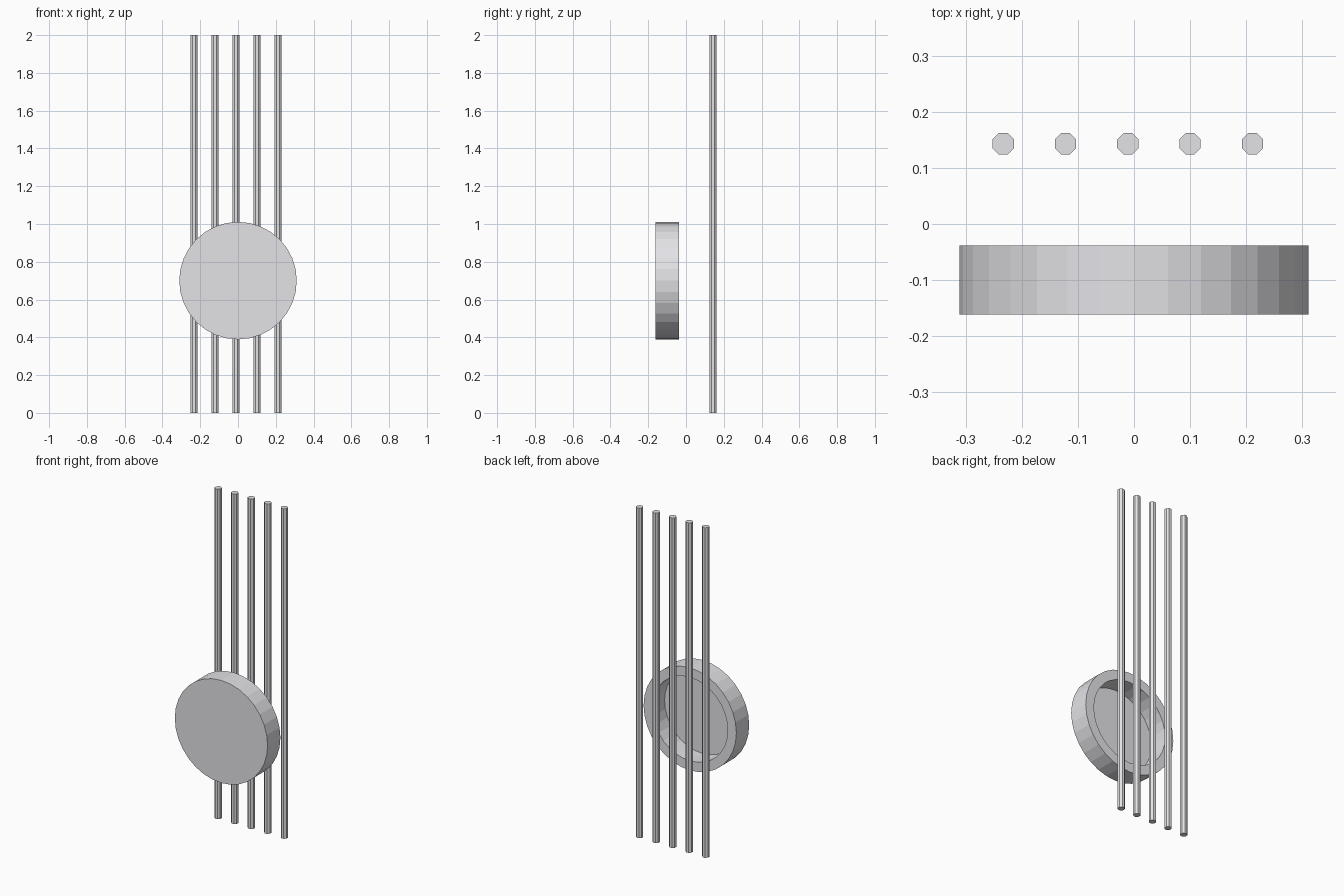
import bpy, bmesh, math

if "Cube" in bpy.data.objects:
    bpy.data.objects.remove(bpy.data.objects["Cube"])

grey = bpy.data.materials.new("light_grey")
grey.diffuse_color = (0.77, 0.77, 0.80, 1)
grey.use_nodes = True
grey.node_tree.nodes["Principled BSDF"].inputs["Base Color"].default_value = grey.diffuse_color


def finish(name, bm):
    bmesh.ops.recalc_face_normals(bm, faces=bm.faces)
    mesh = bpy.data.meshes.new(name)
    bm.to_mesh(mesh)
    bm.free()
    mesh.materials.append(grey)
    obj = bpy.data.objects.new(name, mesh)
    bpy.context.collection.objects.link(obj)
    return obj


# Hollow round drum, open to the back: rings of (radius, y) bridged in order
SIDES, CENTRE_Z = 32, 0.70
profile = [(0.311, -0.161), (0.311, -0.038), (0.253, -0.038), (0.253, -0.156)]
bm = bmesh.new()
rings = []
for r, y in profile:
    angles = [2 * math.pi * i / SIDES for i in range(SIDES)]
    rings.append([bm.verts.new((r * math.cos(a), y, CENTRE_Z + r * math.sin(a)))
                  for a in angles])
for a, b in zip(rings, rings[1:]):
    for i in range(SIDES):
        j = (i + 1) % SIDES
        bm.faces.new((a[i], a[j], b[j], b[i]))
bm.faces.new(rings[0])    # front plate
bm.faces.new(rings[-1])   # inner floor
finish("round_drum", bm)

# Five tall eight-sided rods behind the drum
for k in range(5):
    bm = bmesh.new()
    bmesh.ops.create_cone(bm, cap_ends=True, segments=8,
                          radius1=0.0205, radius2=0.0205, depth=2.0)
    # Turn so that flat sides face the axes
    angle = math.pi / 8 if any(abs(v.co.x) < 1e-4 for v in bm.verts) else 0
    c, s = math.cos(angle), math.sin(angle)
    for v in bm.verts:
        x, y = v.co.x, v.co.y
        v.co.x, v.co.y = c * x - s * y, s * x + c * y
    rod = finish(f"rod_{k + 1}", bm)
    rod.location = (-0.233 + 0.111 * k, 0.143, 1.0)
